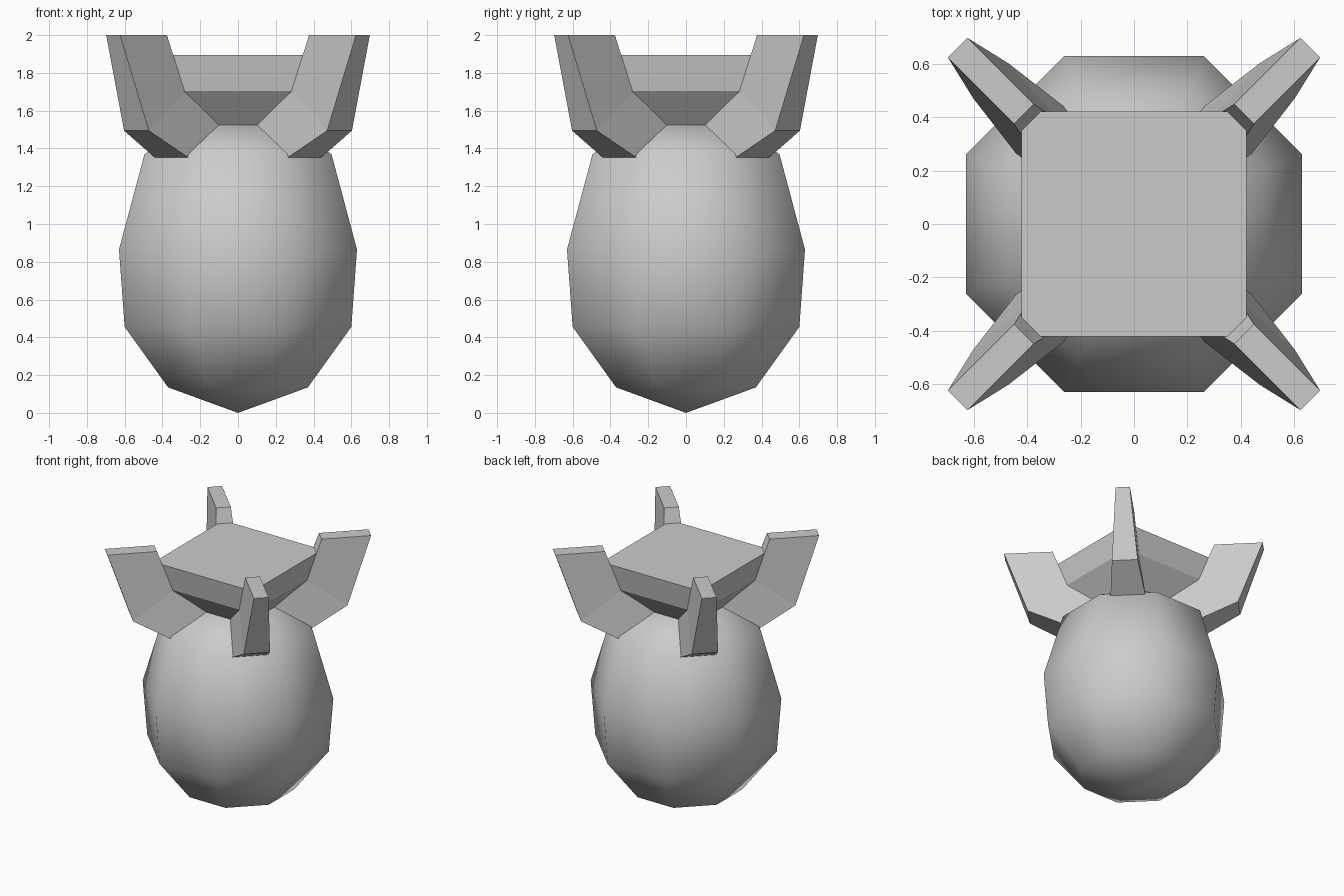
import bpy, bmesh
from math import cos, sin, pi, radians, sqrt
from mathutils import Matrix, Vector

if "Cube" in bpy.data.objects:
    bpy.data.objects.remove(bpy.data.objects["Cube"])


def make_object(name, bm, smooth=False):
    bmesh.ops.recalc_face_normals(bm, faces=bm.faces)
    for f in bm.faces:
        f.smooth = smooth
    mesh = bpy.data.meshes.new(name)
    bm.to_mesh(mesh)
    bm.free()
    ob = bpy.data.objects.new(name, mesh)
    bpy.context.collection.objects.link(ob)
    return ob


def stacked_rings(name, profile, sides, smooth=False):
    """Rings of (flat-to-centre distance, height), flats facing the axes."""
    bm = bmesh.new()
    rings = []
    for apothem, z in profile:
        r = apothem / cos(pi / sides)
        rings.append([bm.verts.new((r * cos((2 * i + 1) * pi / sides),
                                    r * sin((2 * i + 1) * pi / sides), z))
                      for i in range(sides)])
    for a, b in zip(rings, rings[1:]):
        for i in range(sides):
            j = (i + 1) % sides
            bm.faces.new((a[i], a[j], b[j], b[i]))
    bm.faces.new(rings[0])
    bm.faces.new(rings[-1])
    bmesh.ops.remove_doubles(bm, verts=bm.verts, dist=0.0005)
    return make_object(name, bm, smooth)


# Eight-sided smooth bulb
stacked_rings("bulb_body", [(0.0001, 0), (0.37, 0.135), (0.6, 0.455), (0.63, 0.865),
                            (0.495, 1.37), (0.24, 1.525)], 8, smooth=True)

# Square block with a tapered underside
stacked_rings("square_cap", [(0.235, 1.52), (0.39, 1.705), (0.422, 1.895)], 4)

# Four diagonal fins: (radius, height, half thickness), thicker toward the base
FIN = [(0.935, 2.0, 0.052), (0.584, 2.0, 0.052), (0.475, 1.7, 0.076),
       (0.2, 1.5, 0.1), (0.49, 1.348, 0.127), (0.76, 1.494, 0.093)]
for k, label in enumerate(("back_right", "back_left", "front_left", "front_right")):
    bm = bmesh.new()
    left = [bm.verts.new((r, h, z)) for r, z, h in FIN]
    right = [bm.verts.new((r, -h, z)) for r, z, h in FIN]
    for side in (left, right):
        for quad in ((0, 1, 2, 5), (2, 3, 4, 5)):
            bm.faces.new([side[i] for i in quad])
    for i in range(len(FIN)):
        j = (i + 1) % len(FIN)
        bm.faces.new((left[i], left[j], right[j], right[i]))
    bm.transform(Matrix.Rotation(radians(45 + 90 * k), 4, 'Z'))
    make_object(label + "_fin", bm)
